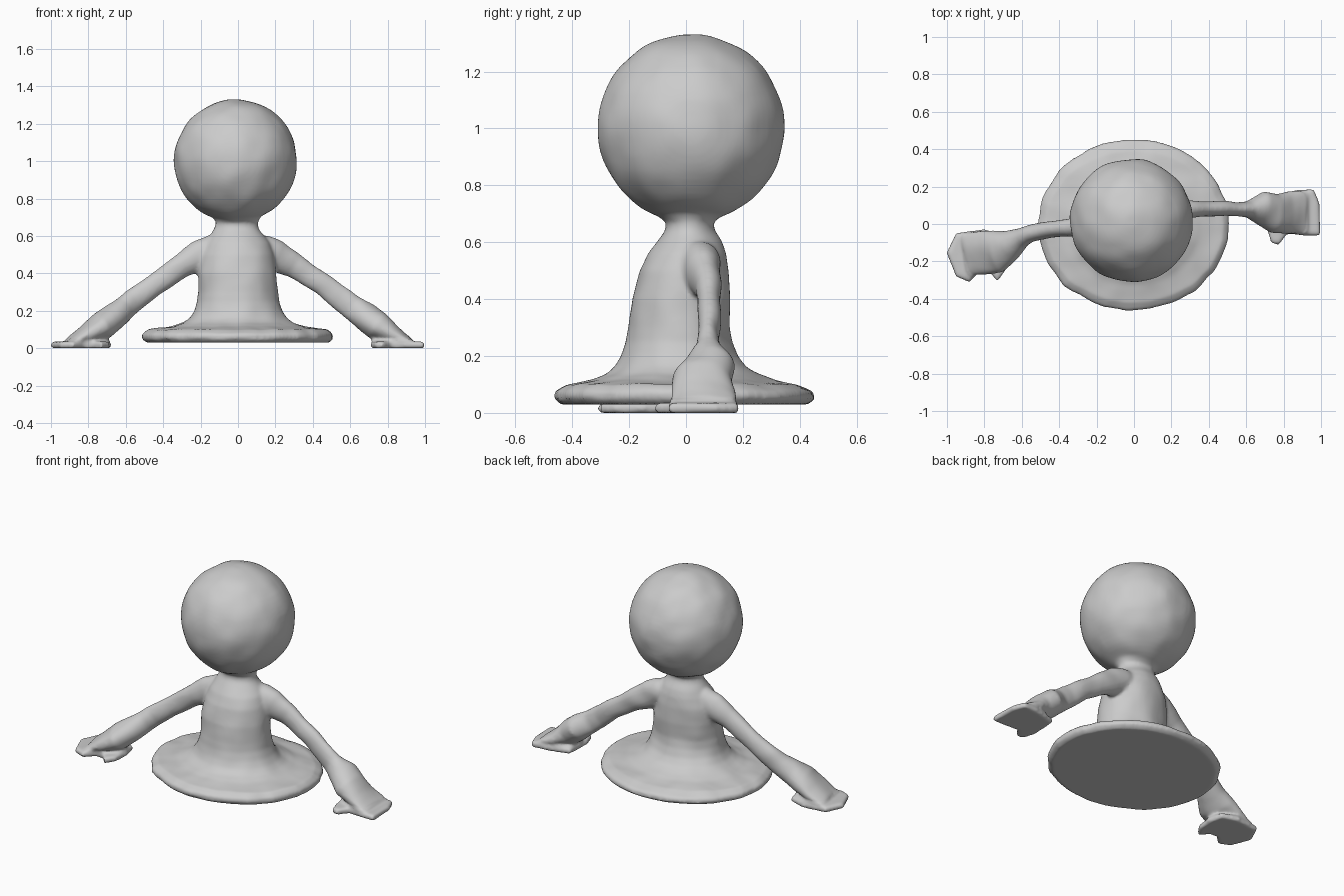
import bpy, bmesh, math
from mathutils import Vector, noise

if "Cube" in bpy.data.objects:
    bpy.data.objects.remove(bpy.data.objects["Cube"])

SEG = 64


def skin(bm, rings):
    """Join a list of vertex rings into a closed tube."""
    rows = [[bm.verts.new(p) for p in r] for r in rings]
    for a, b in zip(rows, rows[1:]):
        n = len(a)
        for i in range(n):
            j = (i + 1) % n
            bm.faces.new((a[i], a[j], b[j], b[i]))
    bm.faces.new(rows[0][::-1])
    bm.faces.new(rows[-1])


def new_part(name, rings):
    bm = bmesh.new()
    skin(bm, rings)
    bmesh.ops.recalc_face_normals(bm, faces=bm.faces)
    me = bpy.data.meshes.new(name)
    bm.to_mesh(me)
    bm.free()
    ob = bpy.data.objects.new(name, me)
    bpy.context.collection.objects.link(ob)
    return ob


def flat_ring(z, x0, x1, y0, y1, wobble=0.0):
    pts = []
    for i in range(SEG):
        a = 2 * math.pi * i / SEG
        c, s = math.cos(a), math.sin(a)
        k = 1 + wobble * noise.noise(Vector((c * 5, s * 5, 3)))
        pts.append(Vector(((x0 + x1) / 2 + (x1 - x0) / 2 * c * k,
                           (y0 + y1) / 2 + (y1 - y0) / 2 * s * k, z)))
    return pts


def arm(name, path):
    """Path rows: x, y, z, half width across, half thickness."""
    rings = []
    for i, (x, y, z, w, t) in enumerate(path):
        p, q = path[max(i - 1, 0)], path[min(i + 1, len(path) - 1)]
        d = (Vector(q[:3]) - Vector(p[:3])).normalized()
        side = Vector((-d.y, d.x, 0)).normalized()
        up = d.cross(side)
        ring = []
        for k in range(24):
            a = 2 * math.pi * k / 24
            v = Vector((x, y, z)) + side * w * math.cos(a) + up * t * math.sin(a)
            v.z = max(v.z, 0.004)
            ring.append(v)
        rings.append(ring)
    return new_part(name, rings)


def palm(name, outline):
    """Flat hand slab with a slightly inset top."""
    c = sum((Vector(p) for p in outline), Vector((0, 0))) / len(outline)
    rings = []
    for z, k in ((0.0, 0.98), (0.015, 1.03), (0.036, 0.97)):
        rings.append([Vector((*(c + (Vector(p) - c) * k), z)) for p in outline])
    return new_part(name, rings)


# Body: round base, torso and neck
body = [
    (0.03, -.49, .49, -.44, .43), (0.05, -.515, .51, -.46, .455),
    (0.075, -.515, .51, -.46, .45), (0.10, -.48, .48, -.42, .39),
    (0.115, -.36, .36, -.33, .31), (0.135, -.30, .30, -.28, .26),
    (0.16, -.262, .268, -.25, .215), (0.20, -.235, .24, -.228, .18),
    (0.25, -.217, .22, -.21, .16), (0.30, -.21, .213, -.20, .152),
    (0.40, -.215, .205, -.192, .157), (0.50, -.20, .19, -.165, .15),
    (0.56, -.175, .17, -.133, .14), (0.60, -.15, .145, -.102, .125),
    (0.64, -.125, .112, -.072, .102), (0.67, -.117, .106, -.066, .096),
    (0.70, -.135, .12, -.105, .135), (0.76, -.15, .13, -.12, .15)]
parts = [new_part("body", [flat_ring(*r, wobble=0.025 if r[0] < 0.105 else 0) for r in body])]

# Head: round ball
HX, HY, HZ, HR = -0.013, 0.018, 1.002, 0.329
head = []
for i in range(1, 32):
    a = math.pi * i / 32
    r = HR * math.sin(a)
    head.append(flat_ring(HZ - HR * math.cos(a), HX - r, HX + r, HY - r, HY + r))
parts.append(new_part("head", head))

# Arms
parts.append(arm("left_arm", [
    (.05, .04, .56, .06, .06), (.13, .05, .53, .07, .08), (.20, .06, .495, .065, .085),
    (.30, .08, .44, .046, .066), (.45, .083, .343, .041, .06), (.55, .08, .268, .036, .064),
    (.61, .08, .218, .045, .068), (.68, .085, .17, .09, .075), (.75, .055, .118, .105, .078),
    (.83, .06, .07, .115, .052), (.92, .06, .034, .12, .022)]))
parts.append(arm("right_arm", [
    (-.05, .02, .56, .06, .06), (-.13, .01, .53, .07, .08), (-.20, 0, .495, .065, .085),
    (-.30, -.012, .44, .05, .066), (-.45, -.03, .337, .045, .06), (-.55, -.05, .262, .045, .062),
    (-.60, -.07, .22, .053, .066), (-.66, -.11, .17, .08, .074), (-.73, -.145, .12, .115, .076),
    (-.81, -.15, .075, .12, .052), (-.90, -.165, .035, .115, .022)]))

# Hands with a thumb stub
parts.append(palm("left_hand", [
    (.72, .14), (.80, .165), (.87, .18), (.96, .185), (.99, .11), (.995, -.06), (.90, -.06),
    (.82, -.05), (.775, -.11), (.735, -.10), (.71, -.02)]))
parts.append(palm("right_hand", [
    (-.70, -.06), (-.80, -.03), (-.95, -.05), (-1.0, -.155), (-.95, -.28), (-.88, -.31),
    (-.82, -.25), (-.77, -.26), (-.73, -.305), (-.69, -.25), (-.68, -.15)]))

# Fuse everything into one soft clay figure
bpy.ops.object.select_all(action='DESELECT')
for p in parts:
    p.select_set(True)
bpy.context.view_layer.objects.active = parts[0]
bpy.ops.object.join()
fig = bpy.context.view_layer.objects.active
fig.name = "figure_with_base"
rm = fig.modifiers.new("fuse", 'REMESH')
rm.mode = 'VOXEL'
rm.voxel_size = 0.01
sm = fig.modifiers.new("soften", 'SMOOTH')
sm.factor = 0.5
sm.iterations = 8
bpy.ops.object.convert(target='MESH')

# Gentle hand-shaped lumps, flat underneath
me = fig.data
moves = [v.co + v.normal * (0.006 * noise.noise(v.co * 9)) if v.co.z > 0.05 else v.co.copy()
         for v in me.vertices]
low = min(p.z for p in moves)
for v, p in zip(me.vertices, moves):
    v.co = (p.x, p.y, p.z - low)
me.update()
for f in me.polygons:
    f.use_smooth = True
